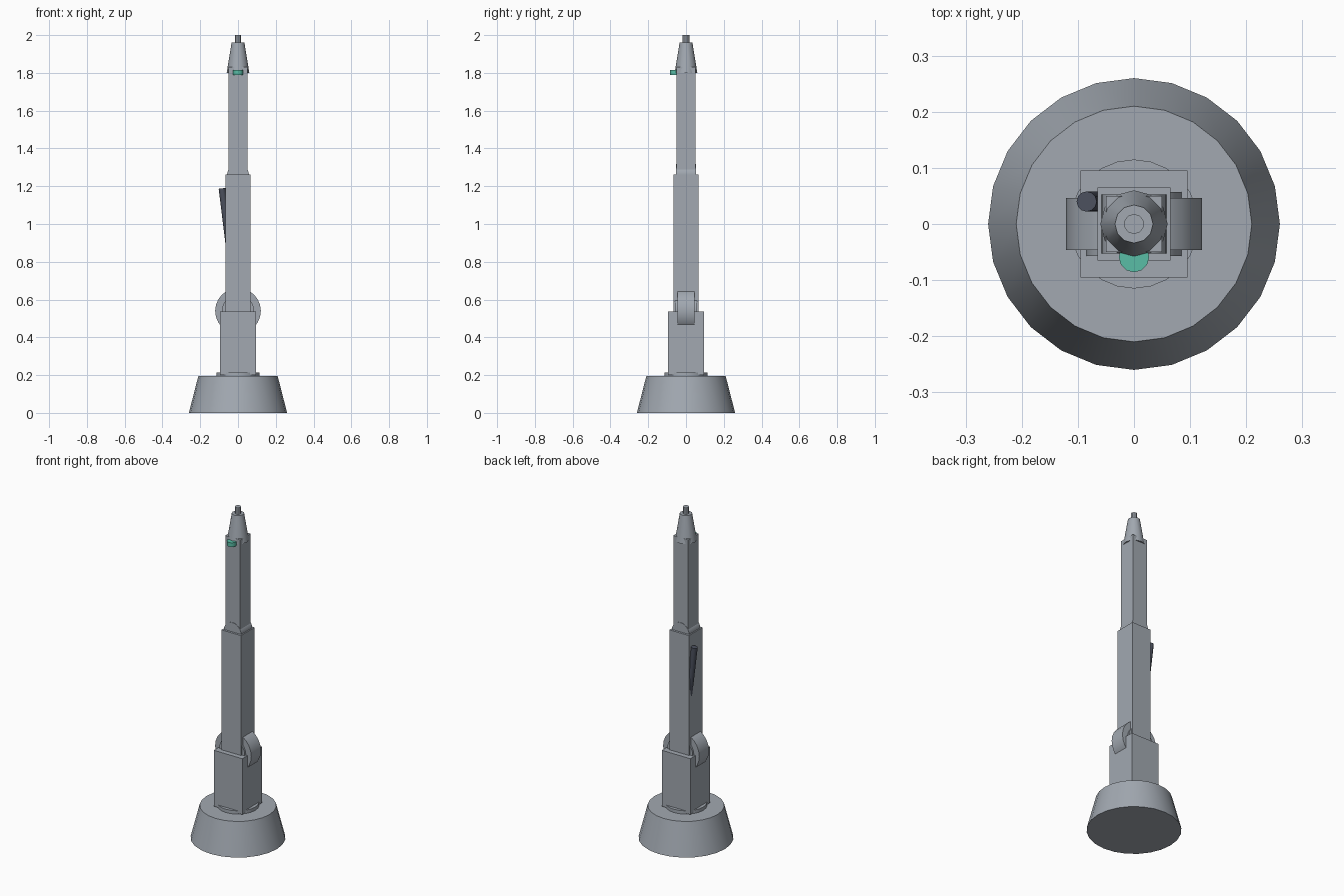
import bpy
import math

if "Cube" in bpy.data.objects:
    bpy.data.objects.remove(bpy.data.objects["Cube"], do_unlink=True)


def material(name, rgb):
    m = bpy.data.materials.new(name)
    m.use_nodes = True
    m.diffuse_color = (*rgb, 1)
    m.node_tree.nodes["Principled BSDF"].inputs["Base Color"].default_value = (*rgb, 1)
    return m


GREY = material("steel grey", (0.36, 0.395, 0.44))
TEAL = material("teal", (0.10, 0.51, 0.38))
DARK = material("dark slate", (0.07, 0.08, 0.11))


def finish(name, mat):
    ob = bpy.context.object
    ob.name = name
    ob.data.materials.append(mat)
    bpy.ops.object.shade_smooth_by_angle(angle=math.radians(35))
    return ob


def box(name, half, z0, z1, mat=GREY):
    """Square upright box between two heights."""
    bpy.ops.mesh.primitive_cube_add(size=1, location=(0, 0, (z0 + z1) / 2))
    bpy.context.object.scale = (2 * half, 2 * half, z1 - z0)
    bpy.ops.object.transform_apply(location=False, rotation=False)
    return finish(name, mat)


def cone(name, r0, r1, z0, z1, sides, mat=GREY, x=0, y=0, tilt=0):
    """Upright round part, optionally tilted sideways."""
    bpy.ops.mesh.primitive_cone_add(vertices=sides, radius1=r0, radius2=r1, depth=z1 - z0,
                                    location=(x, y, (z0 + z1) / 2), rotation=(0, tilt, 0))
    return finish(name, mat)


def pivot(name, radius, width, z):
    """Round joint lying along y."""
    bpy.ops.mesh.primitive_cylinder_add(vertices=24, radius=radius, depth=width,
                                        location=(0, 0, z), rotation=(math.pi / 2, 0, 0))
    return finish(name, GREY)


# Pedestal and turntable
cone("base", 0.26, 0.21, 0, 0.195, 24)
cone("turntable", 0.115, 0.115, 0.19, 0.215, 24)

# Telescoping column with its joints
box("lower_column", 0.095, 0.2, 0.538, )
pivot("shoulder_disc", 0.121, 0.092, 0.54)
pivot("shoulder_hub", 0.085, 0.114, 0.54)
box("middle_arm", 0.065, 0.53, 1.262)
pivot("elbow_hub", 0.058, 0.105, 1.26)
box("upper_arm", 0.05, 1.25, 1.83)

# Tapered head and tip
cone("head", 0.06, 0.034, 1.8, 1.96, 12)
cone("tip", 0.018, 0.018, 1.95, 2.0, 10)

# Front indicator and the leaning side rod
cone("indicator", 0.027, 0.027, 1.79, 1.815, 12, TEAL, y=-0.059)
cone("side_rod", 0.018, 0.018, 0.79, 1.19, 12, DARK, x=-0.06, y=0.04, tilt=-0.122)
